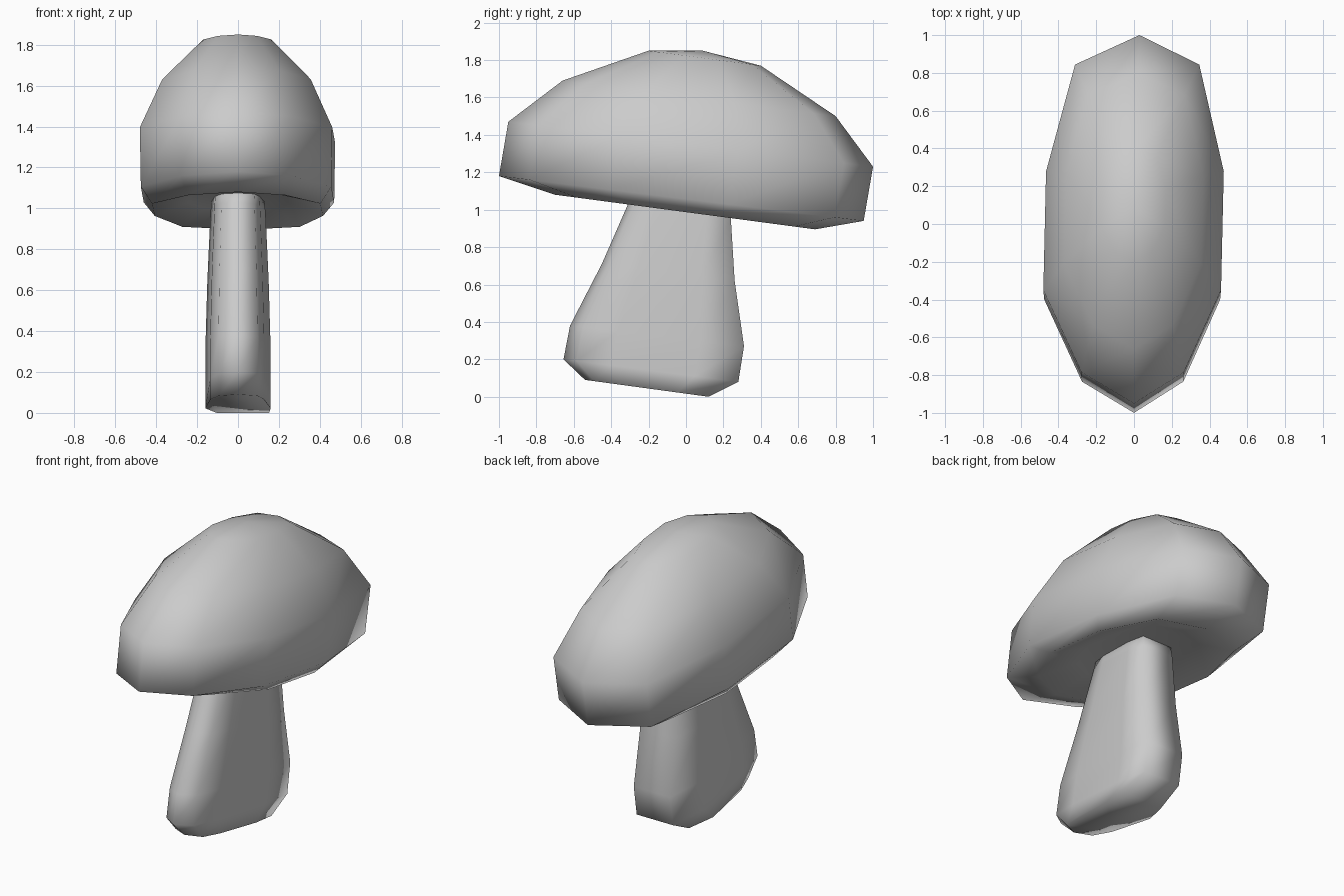
import bpy, bmesh

if "Cube" in bpy.data.objects:
    bpy.data.objects.remove(bpy.data.objects["Cube"])


def loft(name, section, rings):
    """Skin tilted rings; each ring = (front y, front z, back y, back z, half width)."""
    bm = bmesh.new()
    loops = []
    for y0, z0, y1, z1, w in rings:
        loop = []
        for u, v in section:
            t = (v + 1) / 2
            loop.append(bm.verts.new((u * w, y0 + (y1 - y0) * t, z0 + (z1 - z0) * t)))
        loops.append(loop)
    n = len(section)
    for a, b in zip(loops, loops[1:]):
        for i in range(n):
            j = (i + 1) % n
            bm.faces.new((a[i], a[j], b[j], b[i]))
    bm.faces.new(loops[0][::-1])
    bm.faces.new(loops[-1])
    bmesh.ops.remove_doubles(bm, verts=bm.verts, dist=0.001)
    bmesh.ops.recalc_face_normals(bm, faces=bm.faces)
    for f in bm.faces:
        f.smooth = True
    mesh = bpy.data.meshes.new(name)
    bm.to_mesh(mesh)
    bm.free()
    ob = bpy.data.objects.new(name, mesh)
    bpy.context.collection.objects.link(ob)
    return ob


# Mushroom cap: slightly uneven ten-sided tilted dome, hollow underneath
cap_outline = [(0, -1), (0.55, -0.83), (0.96, -0.385), (0.99, 0.26), (0.72, 0.84),
               (0.06, 1), (-0.65, 0.84), (-0.97, 0.26), (-1, -0.385), (-0.58, -0.83)]
loft("mushroom_cap", cap_outline, [
    (-0.42, 1.09, 0.46, 0.99, 0.25),
    (-0.70, 1.08, 0.69, 0.895, 0.42),
    (-1.00, 1.18, 0.95, 0.94, 0.475),
    (-0.95, 1.47, 1.00, 1.23, 0.48),
    (-0.66, 1.69, 0.80, 1.50, 0.37),
    (-0.20, 1.85, 0.40, 1.77, 0.17),
    (0.09, 1.85, 0.09, 1.85, 0.0),
])

# Stem: flattened column, rounded front, flatter back, wider at the foot
stem_outline = [(0, -1), (0.6, -0.85), (0.8, -0.45), (1, 0.5), (0.95, 1),
                (-0.65, 1), (-1, 0.5), (-0.85, -0.45), (-0.6, -0.85)]
loft("mushroom_stem", stem_outline, [
    (-0.54, 0.09, 0.12, 0.00, 0.16),
    (-0.655, 0.20, 0.28, 0.08, 0.16),
    (-0.62, 0.38, 0.31, 0.27, 0.16),
    (-0.45, 0.71, 0.26, 0.62, 0.15),
    (-0.31, 1.03, 0.24, 0.95, 0.135),
    (-0.28, 1.10, 0.23, 1.02, 0.13),
])
